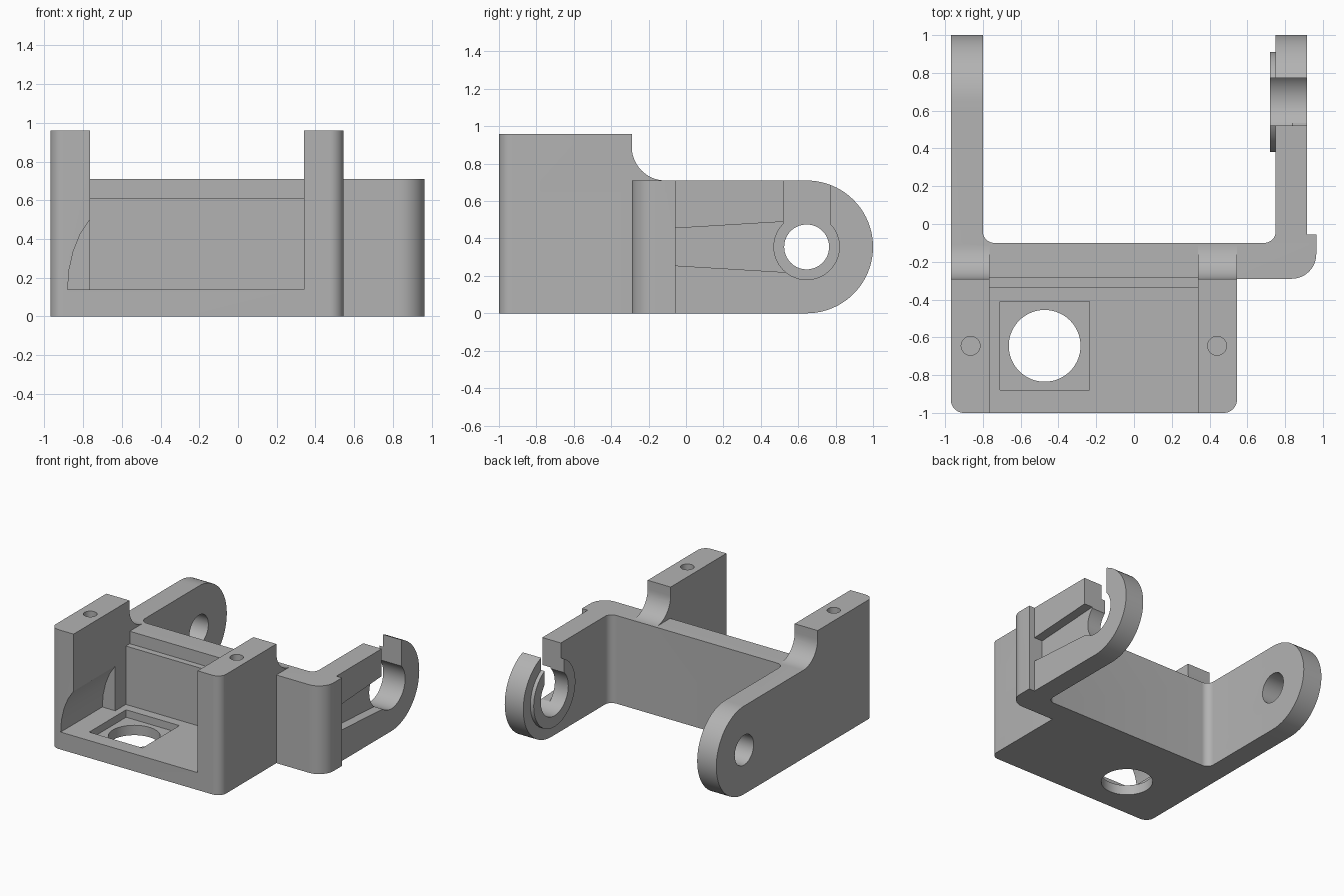
import bpy, bmesh
from math import sin, cos, pi, tan
from mathutils import Vector

if "Cube" in bpy.data.objects:
    bpy.data.objects.remove(bpy.data.objects["Cube"])

grey = bpy.data.materials.new("plain grey")
grey.use_nodes = True
colour = (0.45, 0.45, 0.45, 1)
grey.diffuse_color = colour
grey.node_tree.nodes["Principled BSDF"].inputs["Base Color"].default_value = colour


def prism(name, outline, axis, low, high):
    """Extrude a 2D outline along an axis: x uses (y, z), y uses (x, z), z uses (x, y)."""
    i = "xyz".index(axis)
    bm = bmesh.new()
    ring = []
    for a, b in outline:
        p = [a, b]
        p.insert(i, low)
        ring.append(bm.verts.new(p))
    face = bm.faces.new(ring)
    top = bmesh.ops.extrude_face_region(bm, geom=[face])["geom"]
    shift = Vector((0, 0, 0))
    shift[i] = high - low
    bmesh.ops.translate(bm, vec=shift, verts=[v for v in top if isinstance(v, bmesh.types.BMVert)])
    bmesh.ops.recalc_face_normals(bm, faces=bm.faces)
    mesh = bpy.data.meshes.new(name)
    bm.to_mesh(mesh)
    bm.free()
    mesh.materials.append(grey)
    ob = bpy.data.objects.new(name, mesh)
    bpy.context.collection.objects.link(ob)
    return ob


def box(x0, x1, y0, y1, z0, z1):
    return prism("cutter", [(x0, y0), (x1, y0), (x1, y1), (x0, y1)], "z", z0, z1)


def arc(cx, cy, r, start, end, steps):
    return [(cx + r * cos(start + (end - start) * k / steps),
             cy + r * sin(start + (end - start) * k / steps)) for k in range(steps + 1)]


def disc(cx, cy, r, n=64):
    return arc(cx, cy, r, 0, 2 * pi, n)[:-1]


def rounded(corners, steps=10):
    """Round each (x, y, radius) right-angle corner of an outline."""
    out = []
    for k, (x, y, r) in enumerate(corners):
        p = Vector((x, y))
        if not r:
            out.append((x, y))
            continue
        a = (Vector(corners[k - 1][:2]) - p).normalized() * r
        b = (Vector(corners[(k + 1) % len(corners)][:2]) - p).normalized() * r
        centre = p + a + b
        for s in range(steps + 1):
            t = s / steps * pi / 2
            out.append(tuple(centre - b * cos(t) - a * sin(t)))
    return out


def combine(target, tool, operation="DIFFERENCE"):
    mod = target.modifiers.new("combine", "BOOLEAN")
    mod.object, mod.operation, mod.solver = tool, operation, "EXACT"
    bpy.context.view_layer.objects.active = target
    bpy.ops.object.modifier_apply(modifier=mod.name)
    bpy.data.objects.remove(tool)


# Plan outline: servo box, cross wall and two arms
plan = rounded([(-.97, -1, .07), (.545, -1, .07), (.545, -.29, 0), (.965, -.29, .13),
                (.965, -.055, 0), (.915, -.055, 0), (.915, 1, 0), (.75, 1, 0),
                (.75, -.1, .06), (-.8, -.1, .06), (-.8, 1, 0), (-.97, 1, 0)])
bracket = prism("servo_bracket", plan, "z", 0, .96)

# Side outline: tall box, hollow fillet and round arm ends
PIVOT = (.645, .355)
side = [(-1.2, 0)] + arc(*PIVOT, .355, -pi / 2, pi / 2, 40)
side += arc(-.11, .89, .18, -pi / 2, -pi, 14) + [(-.29, .96), (-1.2, .96)]
combine(bracket, prism("side_profile", side, "x", -1.2, 1.2), "INTERSECT")

# Open box between the two uprights, with a ledge on the cross wall
LEFT, RIGHT, FLOOR = -.765, .34, .14
combine(bracket, box(LEFT, RIGHT, -1.2, -.335, FLOOR, 1.2))
combine(bracket, box(LEFT, RIGHT, -1.2, -.285, .61, 1.2))
combine(bracket, box(LEFT, RIGHT, -1.2, -.1, .71, 1.2))
combine(bracket, box(.545, 1.2, -1.2, -.1, .71, 1.2))

# Curved relief inside one upright
relief = [(-.7, FLOOR), (-.88, FLOOR), (-.873, .24), (-.85, .34), (-.815, .425), (LEFT, .5), (-.7, .5)]
combine(bracket, prism("relief", relief, "y", -1.2, -.47))

# Square recess and round opening in the floor, screw holes in the uprights
combine(bracket, box(-.71, -.235, -.88, -.41, .08, .3))
combine(bracket, prism("floor_hole", disc(-.473, -.645, .19), "z", -.2, .2))
for x in (-.865, .44):
    combine(bracket, prism("screw_hole", disc(x, -.645, .05, 32), "z", .65, 1.2))

# Closed pivot arm
combine(bracket, prism("pivot_hole", disc(*PIVOT, .12), "x", -1.2, -.6))

# Open pivot arm: boss, bore, entry slot and tapered outer groove
combine(bracket, prism("boss", disc(*PIVOT, .265), "x", .72, .8), "UNION")
combine(bracket, prism("bore", disc(*PIVOT, .175), "x", .6, 1.2))
combine(bracket, box(.6, 1.2, .522, .772, .4, 1.2))
groove = [(-.055, .255), (.56, .218), (.56, .492), (-.055, .455)]
combine(bracket, prism("groove", groove, "x", .84, 1.2))

# Smooth the curves, keep the edges sharp
bpy.ops.object.select_all(action="DESELECT")
bracket.select_set(True)
bpy.context.view_layer.objects.active = bracket
bpy.ops.object.shade_smooth_by_angle(angle=pi / 6)
